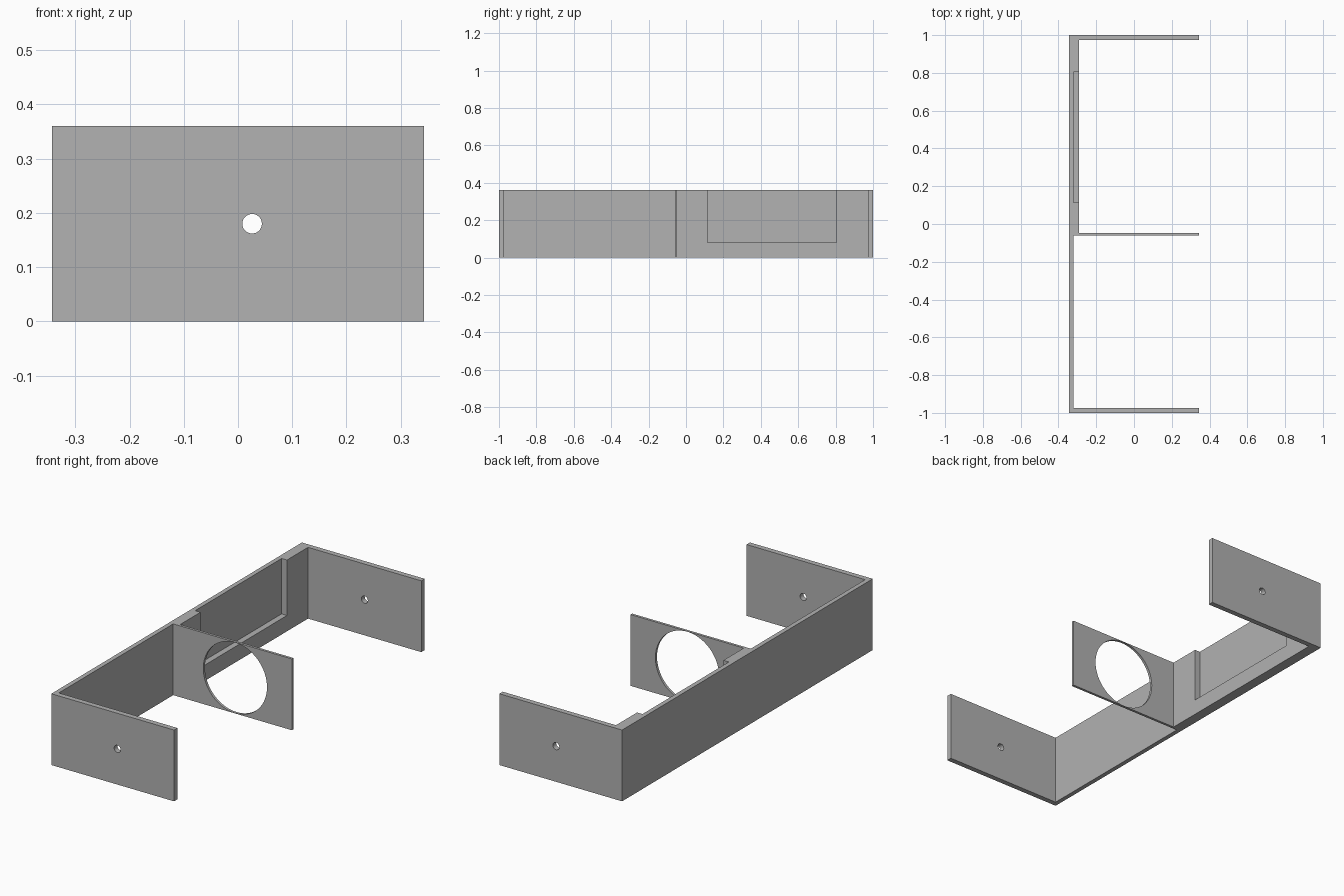
import bpy
import bmesh
import math
from mathutils import Matrix, Vector

if "Cube" in bpy.data.objects:
    bpy.data.objects.remove(bpy.data.objects["Cube"], do_unlink=True)

HEIGHT = 0.36
HALF_X = 0.343
THIN, THICK = -0.32, -0.29      # inner faces of the back wall
HOLE_X, HOLE_Z = 0.026, HEIGHT / 2

grey = bpy.data.materials.new("plain grey")
grey.use_nodes = True
colour = (0.445, 0.445, 0.445, 1)
grey.diffuse_color = colour
grey.node_tree.nodes["Principled BSDF"].inputs["Base Color"].default_value = colour


def make_object(name, bm):
    bmesh.ops.recalc_face_normals(bm, faces=bm.faces)
    mesh = bpy.data.meshes.new(name)
    bm.to_mesh(mesh)
    bm.free()
    mesh.materials.append(grey)
    obj = bpy.data.objects.new(name, mesh)
    bpy.context.collection.objects.link(obj)
    return obj


def cylinder_cutter(name, y, radius, length):
    bm = bmesh.new()
    place = Matrix.Translation((HOLE_X, y, HOLE_Z)) @ Matrix.Rotation(math.pi / 2, 4, "X")
    bmesh.ops.create_cone(bm, cap_ends=True, segments=96, radius1=radius,
                          radius2=radius, depth=length, matrix=place)
    return make_object(name, bm)


def box_cutter(name, low, high):
    low, high = Vector(low), Vector(high)
    bm = bmesh.new()
    place = Matrix.Translation((low + high) / 2) @ Matrix.Diagonal((*(high - low), 1))
    bmesh.ops.create_cube(bm, size=1, matrix=place)
    return make_object(name, bm)


# Bracket: back wall with two end plates and a thin middle plate
outline = [
    (-HALF_X, -1), (HALF_X, -1), (HALF_X, -0.973), (THIN, -0.973),
    (THIN, -0.06), (HALF_X, -0.06), (HALF_X, -0.047), (THICK, -0.047),
    (THICK, 0.973), (HALF_X, 0.973), (HALF_X, 1), (-HALF_X, 1),
]
bm = bmesh.new()
base = bm.faces.new([bm.verts.new((x, y, 0)) for x, y in outline])
extruded = bmesh.ops.extrude_face_region(bm, geom=[base], use_keep_orig=True)
top = [v for v in extruded["geom"] if isinstance(v, bmesh.types.BMVert)]
bmesh.ops.translate(bm, verts=top, vec=(0, 0, HEIGHT))
bracket = make_object("bracket", bm)

# Screw holes, large middle opening and open-topped wall recess
cutters = [
    cylinder_cutter("front_hole_cutter", -0.99, 0.018, 0.1),
    cylinder_cutter("back_hole_cutter", 0.99, 0.018, 0.1),
    cylinder_cutter("middle_hole_cutter", -0.053, 0.178, 0.1),
    box_cutter("recess_cutter", (THIN, 0.115, 0.08), (THICK + 0.1, 0.805, HEIGHT + 0.1)),
]
for cutter in cutters:
    cut = bracket.modifiers.new(cutter.name, "BOOLEAN")
    cut.operation = "DIFFERENCE"
    cut.solver = "EXACT"
    cut.object = cutter
    cutter.hide_render = True

# Bake the cuts and discard the cutters
graph = bpy.context.evaluated_depsgraph_get()
cut_mesh = bpy.data.meshes.new_from_object(bracket.evaluated_get(graph))
bracket.modifiers.clear()
bracket.data = cut_mesh
for cutter in cutters:
    bpy.data.objects.remove(cutter, do_unlink=True)

# Smooth hole rims, sharp plate edges
bpy.ops.object.select_all(action="DESELECT")
bracket.select_set(True)
bpy.context.view_layer.objects.active = bracket
bpy.ops.object.shade_smooth_by_angle(angle=math.radians(30))
